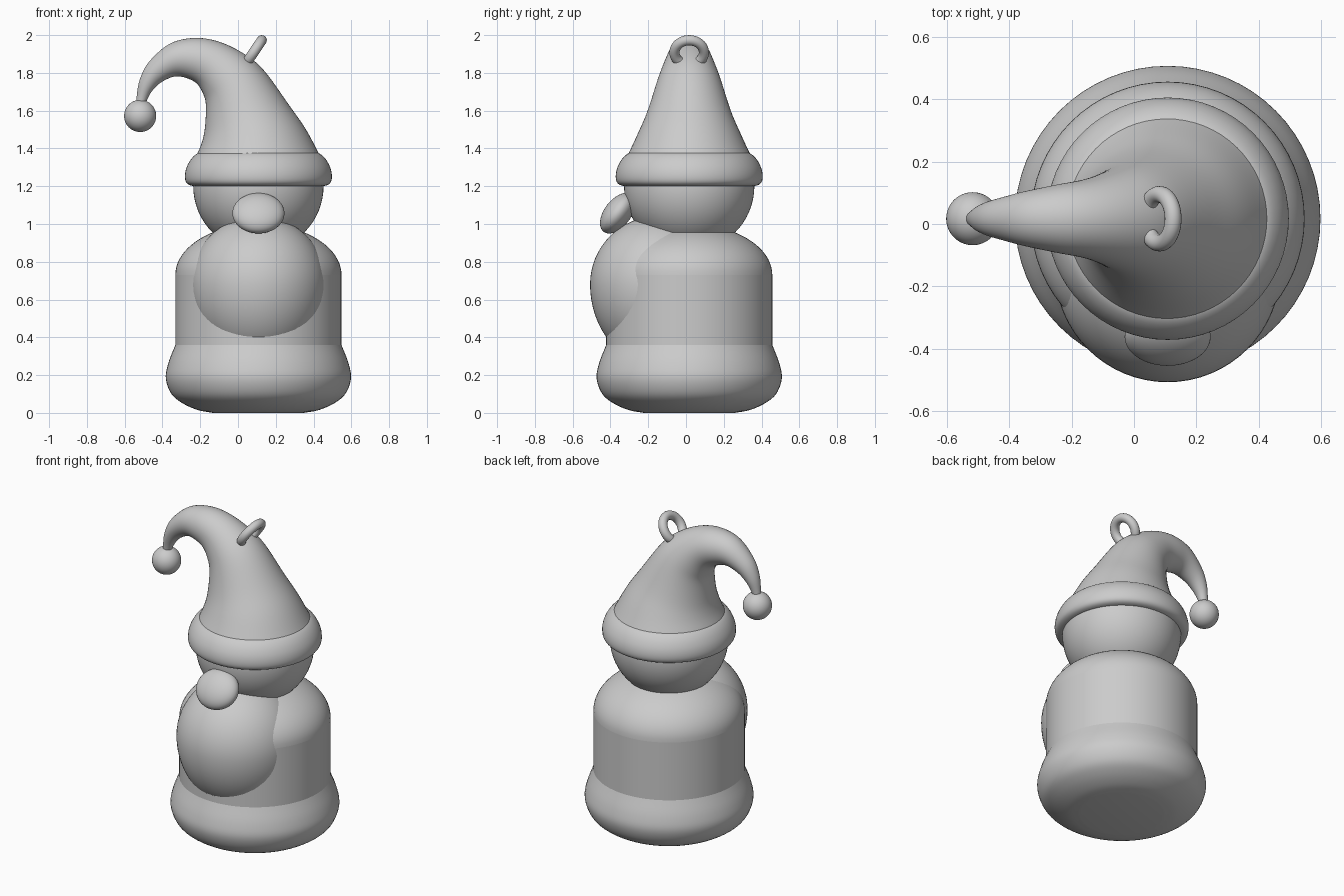
import bpy, bmesh
from math import sin, cos, pi, radians
from mathutils import Vector

old = bpy.data.objects.get("Cube")
if old:
    bpy.data.objects.remove(old, do_unlink=True)

CX, CY = 0.108, 0.017      # the vertical axis of the figure
SIDES = 64

grey = bpy.data.materials.new("plain grey")
grey.use_nodes = True
grey.diffuse_color = (0.6, 0.6, 0.6, 1)
grey.node_tree.nodes["Principled BSDF"].inputs["Base Color"].default_value = (0.6, 0.6, 0.6, 1)


def finish(obj, name):
    obj.name = obj.data.name = name
    obj.data.materials.append(grey)
    bpy.ops.object.select_all(action='DESELECT')
    obj.select_set(True)
    bpy.context.view_layer.objects.active = obj
    bpy.ops.object.shade_smooth_by_angle(angle=radians(40))
    return obj


def refine(points, steps):
    """Smooth curve through the points."""
    pts = [Vector(p) for p in points]
    ext = [2 * pts[0] - pts[1]] + pts + [2 * pts[-1] - pts[-2]]
    out = []
    for a, b, c, d in zip(ext, ext[1:], ext[2:], ext[3:]):
        for i in range(steps):
            t = i / steps
            out.append(0.5 * (2 * b + (c - a) * t + (2 * a - 5 * b + 4 * c - d) * t ** 2
                              + (3 * b - a - 3 * c + d) * t ** 3))
    return out + [pts[-1]]


def loft(name, sections, steps=5):
    """Skin round sections, each given by its two edge points in the xz plane."""
    bm = bmesh.new()
    rings = []
    for xr, zr, xl, zl in refine(sections, steps):
        mid = Vector(((xr + xl) / 2, CY, (zr + zl) / 2))
        u = Vector(((xr - xl) / 2, 0, (zr - zl) / 2))
        v = Vector((0, u.length, 0))
        rings.append([bm.verts.new(mid + u * cos(2 * pi * i / SIDES) + v * sin(2 * pi * i / SIDES))
                      for i in range(SIDES)])
    for a, b in zip(rings, rings[1:]):
        for i in range(SIDES):
            j = (i + 1) % SIDES
            bm.faces.new((a[i], a[j], b[j], b[i]))
    bm.faces.new(rings[0])
    bm.faces.new(rings[-1])
    bmesh.ops.recalc_face_normals(bm, faces=bm.faces)
    mesh = bpy.data.meshes.new(name)
    bm.to_mesh(mesh)
    bm.free()
    obj = bpy.data.objects.new(name, mesh)
    bpy.context.collection.objects.link(obj)
    return finish(obj, name)


def lathe(name, profile, steps=5):
    return loft(name, [(CX + r, z, CX - r, z) for r, z in profile], steps)


def ball(name, loc, scale, tilt=0):
    bpy.ops.mesh.primitive_uv_sphere_add(segments=SIDES, ring_count=32, radius=1, location=loc,
                                         rotation=(tilt, 0, 0))
    obj = bpy.context.object
    obj.scale = scale
    return finish(obj, name)


# Robe: rounded hem, straight body and domed shoulders
lathe("robe_hem", [(0.24, 0), (0.32, 0.015), (0.40, 0.05), (0.46, 0.10), (0.49, 0.18),
                   (0.478, 0.26), (0.44, 0.36)])
lathe("robe_body", [(0.44, 0.34), (0.44, 0.73)], 1)
lathe("shoulders", [(0.44 * cos(a * pi / 40), 0.73 + 0.27 * sin(a * pi / 40)) for a in range(20)], 1)

# Head, nose and beard
ball("head", (CX, CY, 1.2), (0.345,) * 3)
ball("nose", (CX, -0.362, 1.057), (0.138, 0.123, 0.071), radians(53))
beard = ball("beard", (CX, -0.145, 0.68), (0.363,) * 3)
for v in beard.data.vertices:          # longer below the middle
    if v.co.z < 0:
        v.co.z *= 1.19

# Hat: rolled brim, drooping cone and pompom
lathe("hat_brim", [(0.30, 1.2), (0.355, 1.203), (0.382, 1.22), (0.389, 1.255), (0.38, 1.30),
                   (0.355, 1.345), (0.32, 1.375), (0.27, 1.385)])
loft("hat_cone", [
    (0.44, 1.35, -0.225, 1.35), (0.36, 1.50, -0.192, 1.43), (0.27, 1.63, -0.175, 1.51),
    (0.14, 1.81, -0.17, 1.63), (0.034, 1.90, -0.185, 1.69), (-0.10, 1.965, -0.22, 1.745),
    (-0.23, 1.985, -0.28, 1.775), (-0.36, 1.955, -0.34, 1.78), (-0.47, 1.86, -0.41, 1.748),
    (-0.52, 1.765, -0.458, 1.70), (-0.537, 1.67, -0.484, 1.65), (-0.54, 1.60, -0.50, 1.60)])
ball("pompom", (-0.518, CY, 1.572), (0.085,) * 3)

# Hanging loop, leaning with the hat
bpy.ops.mesh.primitive_torus_add(major_radius=0.078, minor_radius=0.027, major_segments=48,
                                 minor_segments=20, location=(0.082, CY, 1.908),
                                 rotation=(0, radians(-56), 0))
finish(bpy.context.object, "hanging_loop")
